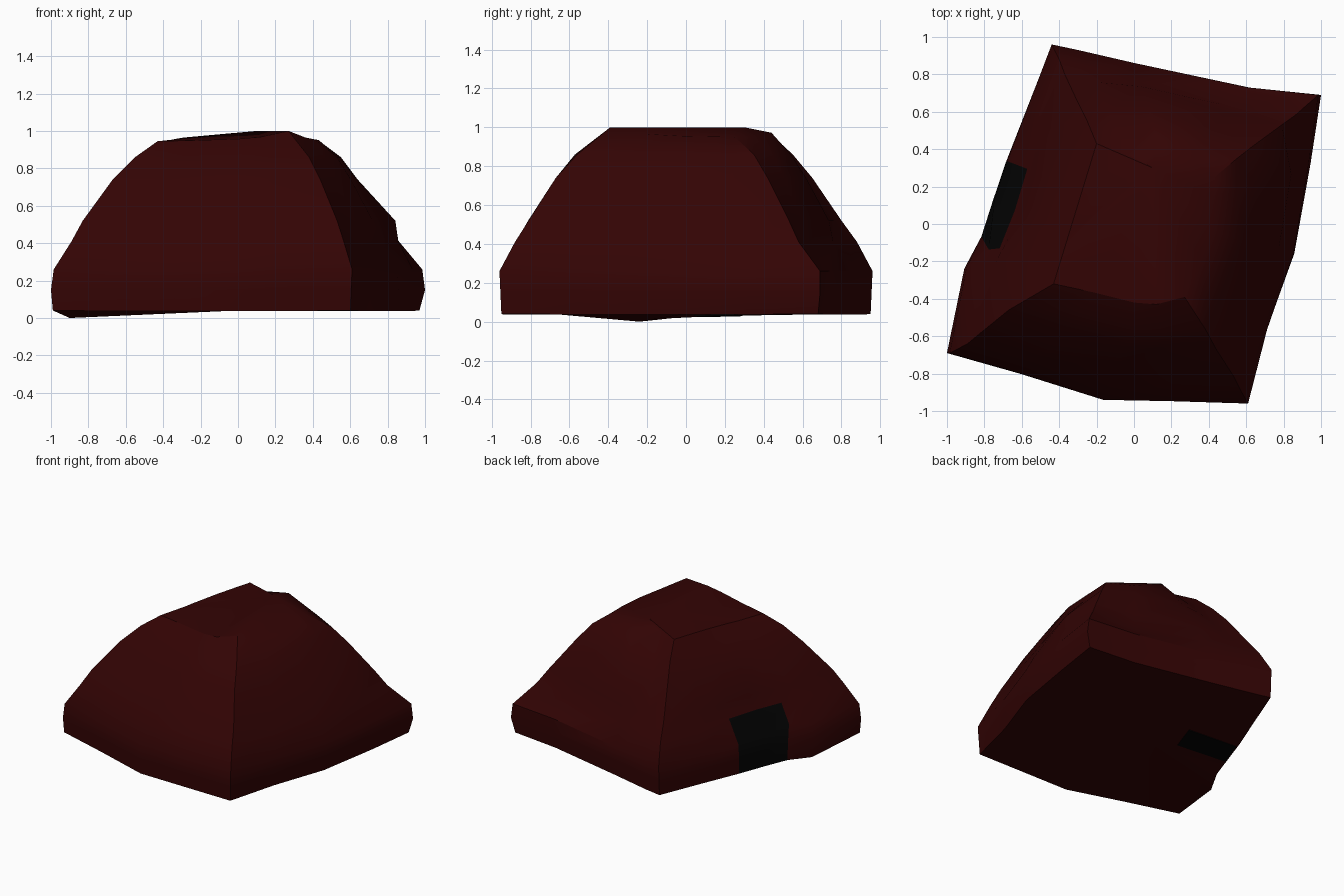
import bpy, bmesh, math, random
from mathutils import Vector

if "Cube" in bpy.data.objects:
    bpy.data.objects.remove(bpy.data.objects["Cube"])

random.seed(4)

def material(name, col):
    m = bpy.data.materials.new(name)
    m.diffuse_color = (*col, 1)
    m.use_nodes = True
    m.node_tree.nodes["Principled BSDF"].inputs["Base Color"].default_value = m.diffuse_color
    return m

red = material("dark red hide", (0.033, 0.0012, 0.0012))
black = material("black opening", (0.001, 0.001, 0.001))

# Four corner ridges: (front left, front right, back right, back left) per height
levels = [
    (0.04, [(-.99, -.69), (.60, -.95), (.97, .68), (-.44, .95)]),
    (0.15, [(-1.0, -.69), (.605, -.955), (1.0, .69), (-.44, .955)]),
    (0.26, [(-.985, -.69), (.61, -.96), (.985, .69), (-.44, .96)]),
    (0.41, [(-.89, -.64), (.565, -.88), (.86, .58), (-.40, .88)]),
    (0.52, [(-.83, -.59), (.53, -.81), (.79, .53), (-.37, .80)]),
    (0.74, [(-.67, -.46), (.44, -.67), (.64, .42), (-.30, .65)]),
    (0.86, [(-.55, -.39), (.38, -.56), (.55, .35), (-.25, .55)]),
    (0.96, [(-.43, -.32), (.27, -.39), (.43, .25), (-.20, .43)]),
]
top_z = [.945, 1.0, .95, .97]

# Points along each side: (fraction, ground point, roof point or None for straight)
sides = [
    [(.25, (-.60, -.80), (-.22, -.365)), (.52, (-.17, -.935), (0, -.42)), (.75, (.20, -.94), (.12, -.43))],
    [(.24, (.70, -.56), (.36, -.20)), (.48, (.84, -.16), (.41, -.02)), (.78, (.92, .32), (.43, .15))],
    [(.28, (.60, .72), (.30, .35)), (.68, (0, .85), (.12, .44)), (.90, (-.30, .92), (-.03, .37))],
    [(.20, (-.56, .64), None), (.38, (-.68, .33), None), (.51, (-.75, .12), None),
     (.64, (-.81, -.07), None), (.73, (-.90, -.24), None)],
]
# Roof rim heights and ground heights of those points
rim = [[.95, .957, .968], [.965, .955, .952], [.95, .972, .972], [.968, .965, .96, .955, .95]]
ground_z = {.38: .032, .51: .027, .64: .018, .73: 0.0}

# Dents and the right-hand bulge: (level, side, fraction) -> shift
dents = {
    (3, 3, .38): (.04, -.01), (3, 3, .51): (.035, -.04), (3, 3, .64): (.01, -.06),
    (4, 3, .38): (.025, 0), (4, 3, .51): (.025, 0), (2, 3, .64): (.03, -.07),
    (3, 2, .28): (-.01, -.02), (3, 2, .68): (-.01, -.03),
    (3, 1, .78): (.03, 0), (4, 1, .78): (.075, .02),
}

def between(corners, s, t):
    return Vector(corners[s]).lerp(Vector(corners[(s + 1) % 4]), t)

bm = bmesh.new()
rings, door_cols = [], []
last = len(levels) - 1
for i, (z, corners) in enumerate(levels):
    w = max(0, (z - .26) / .70)
    ring = []
    for s in range(4):
        ring.append(bm.verts.new((*corners[s], top_z[s] if i == last else z)))
        for c, (t, ground, roof) in enumerate(sides[s]):
            p = between(corners, s, t)
            off_low = Vector(ground) - between(levels[0][1], s, t)
            off_top = Vector(roof) - between(levels[-1][1], s, t) if roof else Vector((0, 0))
            p += off_low * (1 - w) + off_top * w
            p += Vector(dents.get((i, s, t), (0, 0)))
            if 3 < i < last:
                p += Vector((random.uniform(-.006, .006), random.uniform(-.006, .006)))
            zz = rim[s][c] if i == last else z
            if i == 0:
                zz = ground_z.get(t, .037) if s == 3 else .037
                if s == 3 and t in (.38, .51):
                    door_cols.append(len(ring))
            ring.append(bm.verts.new((*p, zz)))
    rings.append(ring)

# Walls, with the opening on the low part of the left side
n = len(rings[0])
for i in range(last):
    for k in range(n):
        j = (k + 1) % n
        f = bm.faces.new((rings[i][k], rings[i][j], rings[i + 1][j], rings[i + 1][k]))
        if i < 3 and k in door_cols:
            f.material_index = 1

# Uneven roof and underside
peak = bm.verts.new((.10, .30, 1.0))
floor = bm.verts.new((0, 0, .04))
for k in range(n):
    j = (k + 1) % n
    bm.faces.new((rings[-1][k], rings[-1][j], peak))
    bm.faces.new((rings[0][j], rings[0][k], floor))
bmesh.ops.recalc_face_normals(bm, faces=bm.faces)

def make(name, bm, mats):
    me = bpy.data.meshes.new(name)
    bm.to_mesh(me)
    bm.free()
    ob = bpy.data.objects.new(name, me)
    for m in mats:
        me.materials.append(m)
    bpy.context.collection.objects.link(ob)
    return ob

hut = make("hut_shell", bm, [red, black])
bpy.context.view_layer.objects.active = hut
hut.select_set(True)
bpy.ops.object.shade_smooth_by_angle(angle=math.radians(32))

# Black strip under the floor leading in from the opening
bm = bmesh.new()
strip = [(-.752, .09, .023), (-.36, .04, .03), (-.29, .25, .031), (-.685, .29, .028)]
f = bm.faces.new([bm.verts.new(p) for p in strip])
ext = bmesh.ops.extrude_face_region(bm, geom=[f])
for v in ext["geom"]:
    if isinstance(v, bmesh.types.BMVert):
        v.co.z += .007
bmesh.ops.recalc_face_normals(bm, faces=bm.faces)
make("entrance_floor", bm, [black])
